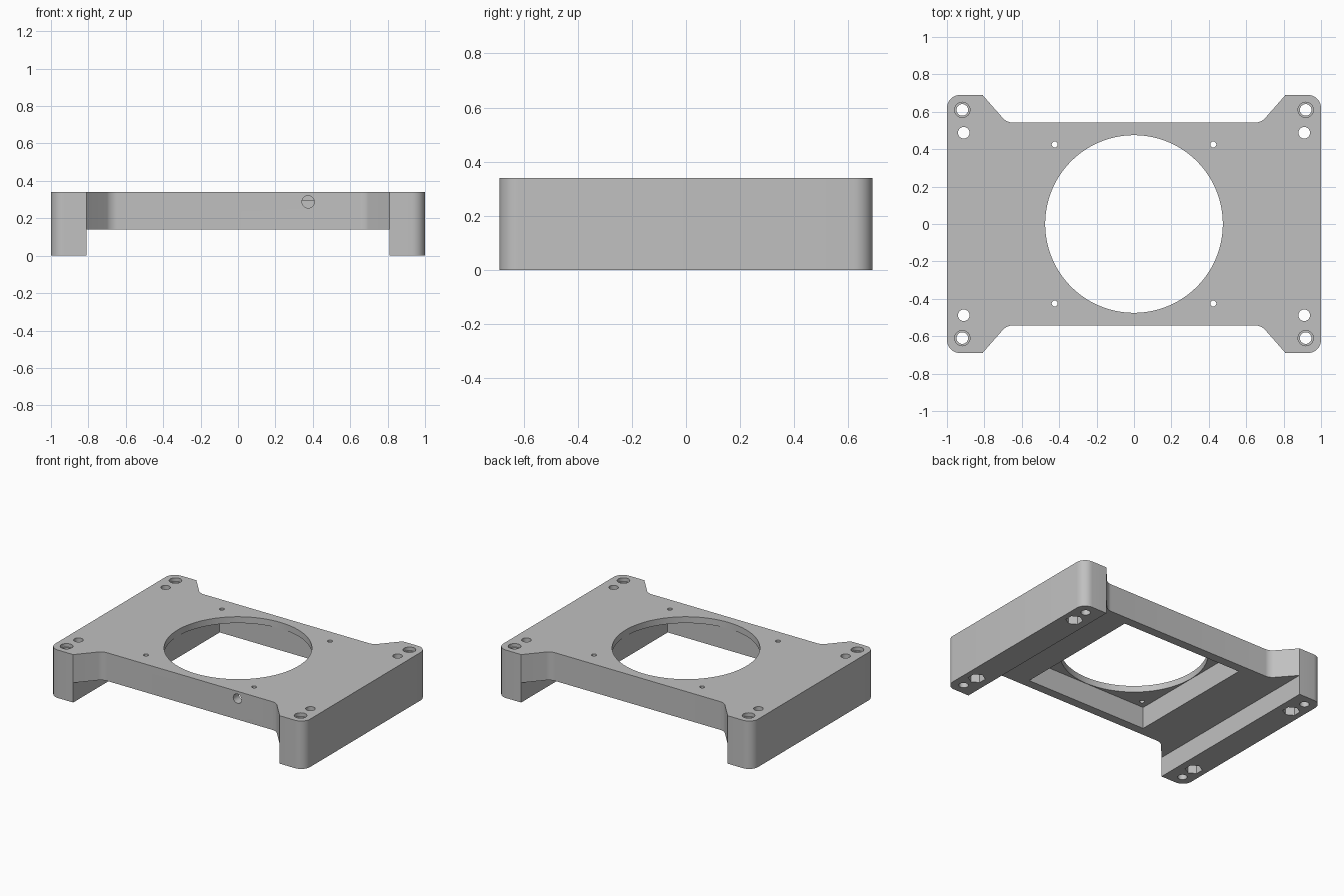
import bpy, bmesh, math

if "Cube" in bpy.data.objects:
    bpy.data.objects.remove(bpy.data.objects["Cube"], do_unlink=True)

HEIGHT = 0.34
UNDERSIDE = 0.14
LID_BOTTOM = 0.295
LEG_X = 0.81

# Single grey finish
grey = bpy.data.materials.new("satin_grey")
colour = (0.53, 0.53, 0.53, 1)
grey.diffuse_color = colour
grey.use_nodes = True
grey.node_tree.nodes["Principled BSDF"].inputs["Base Color"].default_value = colour


def to_object(name, bm):
    bmesh.ops.recalc_face_normals(bm, faces=bm.faces)
    mesh = bpy.data.meshes.new(name)
    bm.to_mesh(mesh)
    bm.free()
    mesh.materials.append(grey)
    obj = bpy.data.objects.new(name, mesh)
    bpy.context.collection.objects.link(obj)
    return obj


def cut(body, cutter):
    """Subtract the cutter from the body and discard it."""
    cutter.hide_render = True
    mod = body.modifiers.new("cut", 'BOOLEAN')
    mod.operation = 'DIFFERENCE'
    mod.solver = 'EXACT'
    mod.object = cutter
    bpy.context.view_layer.objects.active = body
    bpy.ops.object.modifier_apply(modifier=mod.name)
    bpy.data.objects.remove(cutter, do_unlink=True)


def box(name, half_x, half_y, z0, z1):
    bm = bmesh.new()
    bmesh.ops.create_cube(bm, size=2)
    bmesh.ops.scale(bm, verts=bm.verts, vec=(half_x, half_y, (z1 - z0) / 2))
    bmesh.ops.translate(bm, verts=bm.verts, vec=(0, 0, (z0 + z1) / 2))
    return to_object(name, bm)


def drill(name, x, y, radius, z0, z1, sides=32):
    bm = bmesh.new()
    bmesh.ops.create_cone(bm, cap_ends=True, segments=sides, radius1=radius,
                          radius2=radius, depth=z1 - z0)
    bmesh.ops.translate(bm, verts=bm.verts, vec=(x, y, (z0 + z1) / 2))
    return to_object(name, bm)


# Bracket outline, mirrored from one quarter and extruded to full height
quarter = [(1, 0.69), (LEG_X, 0.69), (0.68, 0.542)]
right_half = quarter + [(-x, y) for x, y in reversed(quarter)]
outline = right_half + [(-x, -y) for x, y in right_half]
bm = bmesh.new()
base = bm.faces.new([bm.verts.new((x, y, 0)) for x, y in outline])
grown = bmesh.ops.extrude_face_region(bm, geom=[base])["geom"]
bmesh.ops.translate(bm, verts=[v for v in grown if isinstance(v, bmesh.types.BMVert)],
                    vec=(0, 0, HEIGHT))


# Round the outer corners and the waist corners
def upright_edges(x):
    return [e for e in bm.edges
            if all(abs(abs(v.co.x) - x) < 1e-4 for v in e.verts)
            and abs(e.verts[0].co.z - e.verts[1].co.z) > 0.1]


for x, radius in ((1, 0.07), (0.68, 0.03)):
    bmesh.ops.bevel(bm, geom=upright_edges(x), offset=radius, segments=8,
                    profile=0.5, affect='EDGES')
body = to_object("fan_bracket", bm)

# Channel between the legs, square recess and round opening
cut(body, box("channel", LEG_X, 1, -0.1, UNDERSIDE))
cut(body, box("recess", 0.478, 0.478, 0.1, LID_BOTTOM))
cut(body, drill("opening", 0, 0, 0.475, 0.2, 0.5, 96))

# Mounting holes in all four corners
for sx in (-1, 1):
    for sy in (-1, 1):
        cut(body, drill("pilot_hole", sx * 0.424, sy * 0.425, 0.016, 0.2, 0.5, 20))
        cut(body, drill("outer_hole", sx * 0.918, sy * 0.61, 0.031, -0.1, 0.5))
        cut(body, drill("counterbore", sx * 0.918, sy * 0.61, 0.041, 0.315, 0.5))
        cut(body, drill("inner_hole", sx * 0.91, sy * 0.488, 0.031, -0.1, 0.5))
        cut(body, drill("nut_pocket", sx * 0.91, sy * 0.488, 0.056, -0.1, 0.1, 6))

# Cable hole through the front wall
cable = drill("cable_hole", 0, 0, 0.033, -0.1, 0.1)
cable.rotation_euler.x = math.pi / 2
cable.location = (0.375, -0.57, 0.288)
bpy.context.view_layer.update()
cut(body, cable)

# Smooth the rounded walls, keep edges crisp
bpy.ops.object.select_all(action='DESELECT')
body.select_set(True)
bpy.context.view_layer.objects.active = body
bpy.ops.object.shade_smooth_by_angle(angle=math.radians(30))
